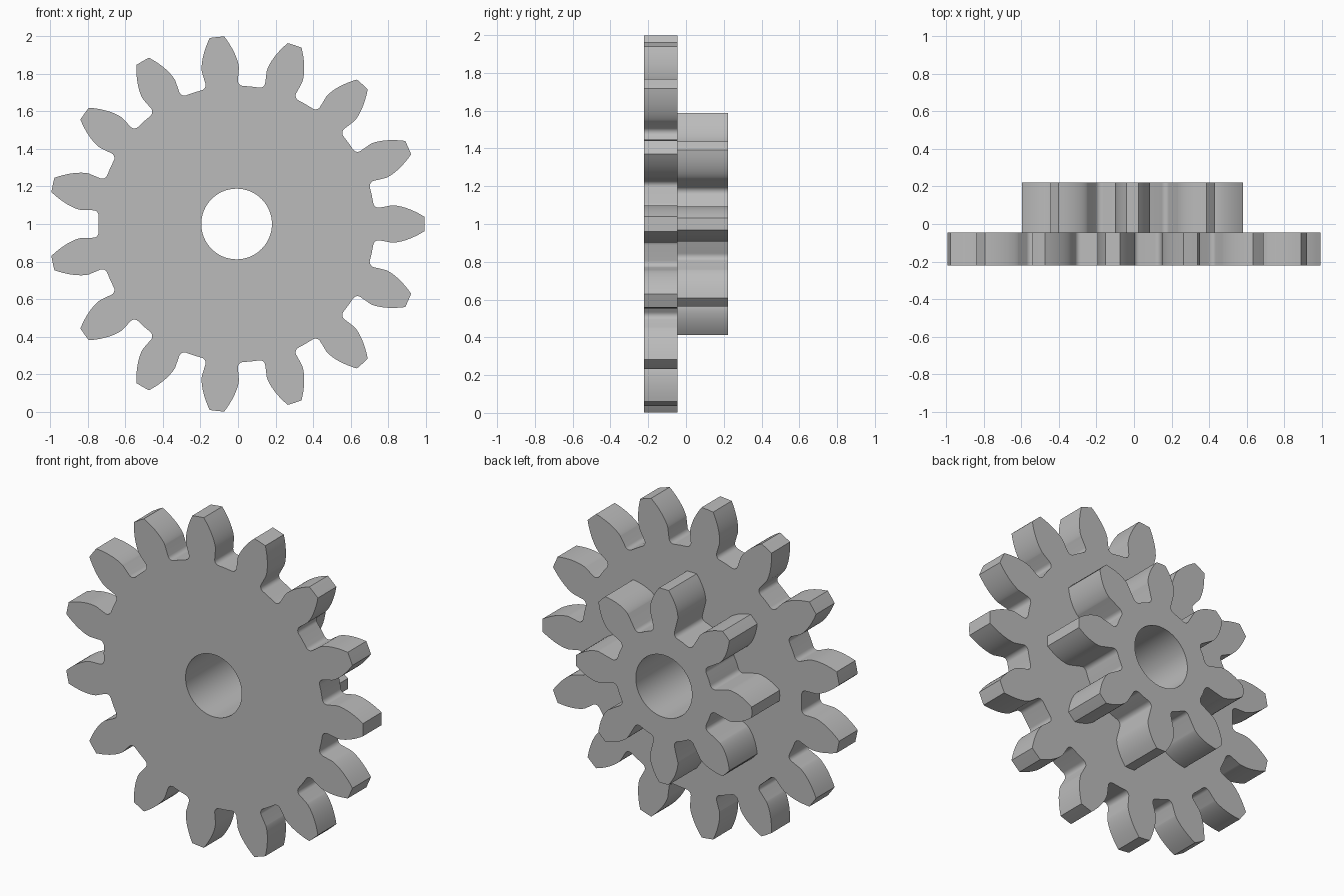
import bpy
import bmesh
from math import pi, cos, sin, tan, acos, radians

default_cube = bpy.data.objects.get("Cube")
if default_cube:
    bpy.data.objects.remove(default_cube, do_unlink=True)

MODULE = 2 / 17
PRESSURE = radians(20)
CENTRE_X, CENTRE_Z = -0.0075, 1.0
BORE = 0.188
FILLET = 0.028

grey = bpy.data.materials.new("plain_grey")
grey.use_nodes = True
colour = (0.5, 0.5, 0.5, 1)
grey.diffuse_color = colour
grey.node_tree.nodes["Principled BSDF"].inputs["Base Color"].default_value = colour


def involute(angle):
    return tan(angle) - angle


def half_tooth(teeth):
    """Flank of one tooth from root to tip, as (half angle, radius) pairs."""
    pitch = MODULE * teeth / 2
    base, tip, root = pitch * cos(PRESSURE), pitch + MODULE, pitch - 1.25 * MODULE
    base_half = pi / (2 * teeth) + involute(PRESSURE)
    waist = base_half * 0.95
    flank = []
    # rounded root corner
    for i in range(7):
        t = i / 6 * pi / 2
        flank.append((waist + FILLET / root * (1 - sin(t)), root + FILLET * (1 - cos(t))))
    # involute face
    for i in range(13):
        r = base + (tip - base) * (i / 12) ** 1.5
        flank.append((base_half - involute(acos(min(1, base / r))), r))
    return flank, root, tip


def gear_outline(teeth):
    flank, root, tip = half_tooth(teeth)
    tooth = [(-a, r) for a, r in flank] + [(0, tip)] + flank[::-1]
    tooth.append((pi / teeth, root))
    return [(a + 2 * pi * k / teeth, r) for k in range(teeth) for a, r in tooth]


def make_gear(name, teeth, y_front, y_back):
    bm = bmesh.new()
    bore = [(2 * pi * i / 64, BORE) for i in range(64)]
    edges = []
    # outline and bore loops, filled as one flat face with a hole
    for loop in (gear_outline(teeth), bore):
        verts = [bm.verts.new((CENTRE_X + r * cos(a), y_front, CENTRE_Z + r * sin(a)))
                 for a, r in loop]
        edges += [bm.edges.new((v, verts[i - 1])) for i, v in enumerate(verts)]
    bmesh.ops.triangle_fill(bm, use_beauty=True, edges=edges, normal=(0, -1, 0))
    # thickness
    result = bmesh.ops.extrude_face_region(bm, geom=bm.faces[:], use_keep_orig=True)
    moved = [g for g in result["geom"] if isinstance(g, bmesh.types.BMVert)]
    bmesh.ops.translate(bm, verts=moved, vec=(0, y_back - y_front, 0))
    bmesh.ops.recalc_face_normals(bm, faces=bm.faces[:])

    mesh = bpy.data.meshes.new(name)
    bm.to_mesh(mesh)
    bm.free()
    mesh.materials.append(grey)
    gear = bpy.data.objects.new(name, mesh)
    bpy.context.collection.objects.link(gear)
    bpy.ops.object.select_all(action="DESELECT")
    gear.select_set(True)
    bpy.context.view_layer.objects.active = gear
    bpy.ops.object.shade_smooth_by_angle(angle=radians(25))


make_gear("large_gear", 15, -0.222, -0.045)
make_gear("small_gear", 8, -0.045, 0.222)
